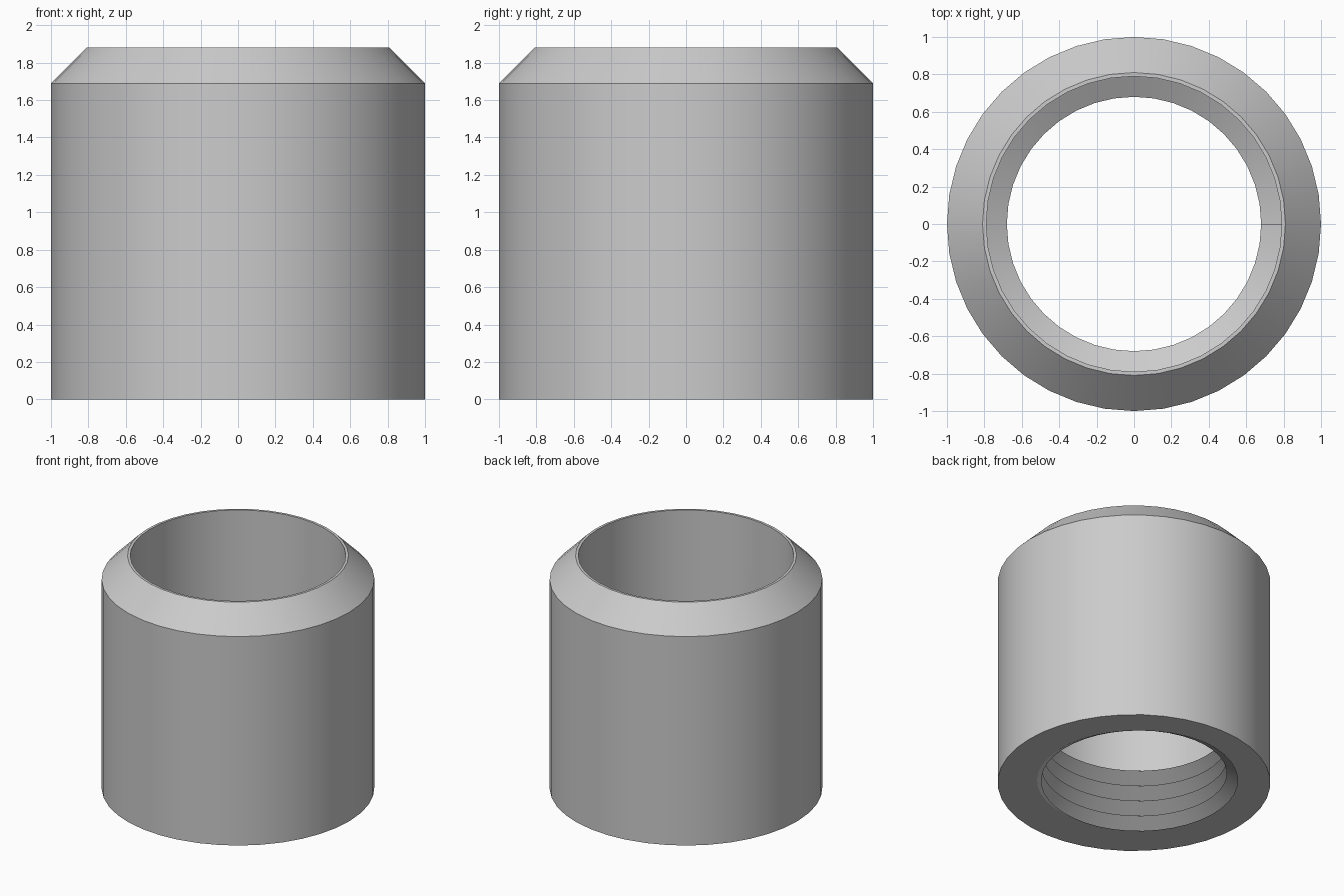
import bpy, bmesh, math

cube = bpy.data.objects.get("Cube")
if cube:
    bpy.data.objects.remove(cube, do_unlink=True)

SEGMENTS = 40
PITCH = 0.127
ROOT, CREST = 0.79, 0.68
HALF_TURNS = 10

# Outer wall, bevelled shoulder and narrow rim
outer_profile = [(1, 0), (1, 1.69), (0.81, 1.88), (ROOT, 1.88)]


def column_profile(turn):
    """Profile at a fraction of a turn: the thread climbs with the angle."""
    thread = []
    for k in range(HALF_TURNS + 1):
        radius = CREST if k % 2 else ROOT
        thread.append((radius, PITCH * (3.75 + turn - k / 2)))
    return outer_profile + thread


bm = bmesh.new()
columns = []
for j in range(SEGMENTS + 1):
    a = math.tau * j / SEGMENTS
    columns.append([bm.verts.new((r * math.cos(a), r * math.sin(a), z))
                    for r, z in column_profile(j / SEGMENTS)])

# Skin neighbouring columns
for left, right in zip(columns, columns[1:]):
    for k in range(len(left) - 1):
        bm.faces.new((left[k], right[k], right[k + 1], left[k + 1]))

# Blunt end of the thread where the ridge stops
first = len(outer_profile)
bm.faces.new(columns[-1][first:first + 3])
bmesh.ops.remove_doubles(bm, verts=bm.verts, dist=0.0005)

# Trim the thread at the base and close the underside
bmesh.ops.bisect_plane(bm, geom=bm.verts[:] + bm.edges[:] + bm.faces[:],
                       dist=0.00001, plane_co=(0, 0, 0), plane_no=(0, 0, 1),
                       clear_inner=True)
rim = [e for e in bm.edges
       if e.is_boundary and all(abs(v.co.z) < 0.0001 for v in e.verts)]
bmesh.ops.triangle_fill(bm, edges=rim, use_beauty=True, normal=(0, 0, -1))
bmesh.ops.recalc_face_normals(bm, faces=bm.faces)

mesh = bpy.data.meshes.new("threaded_collar")
bm.to_mesh(mesh)
bm.free()
collar = bpy.data.objects.new("threaded_collar", mesh)
bpy.context.collection.objects.link(collar)

# Plain grey finish
grey = bpy.data.materials.new("plain_grey")
grey.use_nodes = True
colour = (0.6, 0.6, 0.6, 1)
grey.diffuse_color = colour
grey.node_tree.nodes["Principled BSDF"].inputs["Base Color"].default_value = colour
mesh.materials.append(grey)

bpy.ops.object.select_all(action="DESELECT")
collar.select_set(True)
bpy.context.view_layer.objects.active = collar
bpy.ops.object.shade_smooth_by_angle(angle=math.radians(30))
